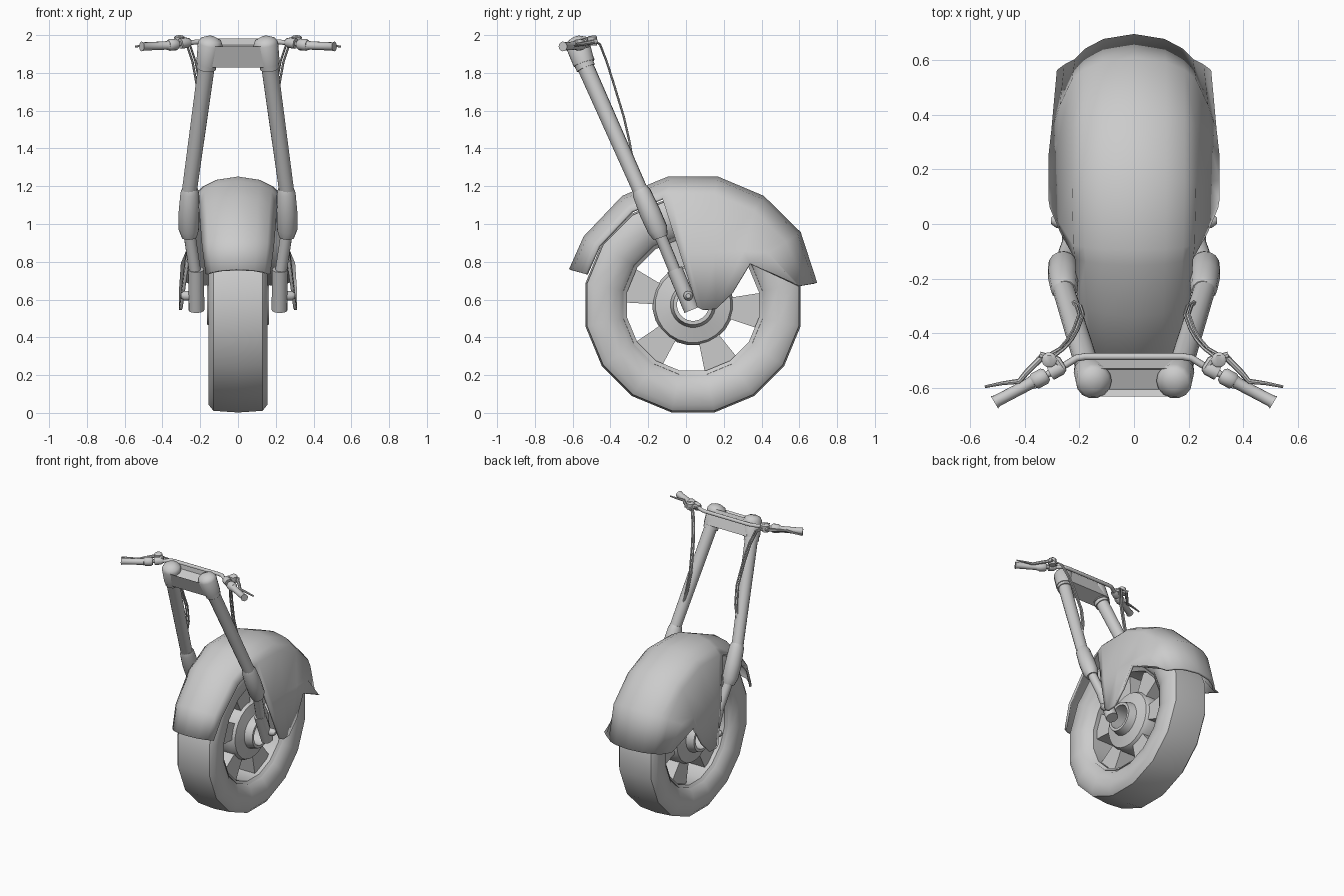
import bpy, bmesh
from math import sin, cos, radians, pi
from mathutils import Vector, Matrix

if "Cube" in bpy.data.objects:
    bpy.data.objects.remove(bpy.data.objects["Cube"])

CY, CZ = 0.037, 0.572          # wheel centre


def finish(name, bm, mirror=False, angle=40, solid=0):
    bmesh.ops.recalc_face_normals(bm, faces=bm.faces)
    me = bpy.data.meshes.new(name)
    bm.to_mesh(me)
    bm.free()
    ob = bpy.data.objects.new(name, me)
    bpy.context.collection.objects.link(ob)
    if mirror:
        m = ob.modifiers.new("mirror", 'MIRROR')
        m.use_clip = True
    if solid:
        s = ob.modifiers.new("thickness", 'SOLIDIFY')
        s.thickness, s.offset = solid, 0
    bpy.ops.object.select_all(action='DESELECT')
    ob.select_set(True)
    bpy.context.view_layer.objects.active = ob
    bpy.ops.object.shade_smooth_by_angle(angle=radians(angle))
    return ob


def bridge(bm, rings, closed=False):
    n = len(rings[0])
    for k in range(len(rings) if closed else len(rings) - 1):
        a, b = rings[k], rings[(k + 1) % len(rings)]
        for i in range(n):
            j = (i + 1) % n
            bm.faces.new((a[i], a[j], b[j], b[i]))


def revolve(name, half, seg=16, angle=40):
    """Closed ring about the wheel axis; half = (x, r) profile mirrored in x."""
    prof = half + [(-x, r) for x, r in reversed(half) if x > 0]
    bm = bmesh.new()
    rings = []
    for k in range(seg):
        a = 2 * pi * (k + 0.5) / seg
        rings.append([bm.verts.new((x, CY + r * cos(a), CZ + r * sin(a))) for x, r in prof])
    bridge(bm, rings, True)
    return finish(name, bm, angle=angle)


def tube(name, pts, radii, seg=12, mirror=True):
    """Round sweep through points with one radius per point."""
    pts = [Vector(p) for p in pts]
    if not isinstance(radii, (list, tuple)):
        radii = [radii] * len(pts)
    bm = bmesh.new()
    rings, old, q = [], Vector((0, 0, 1)), Matrix.Identity(3)
    for i, p in enumerate(pts):
        d = (pts[min(i + 1, len(pts) - 1)] - pts[max(i - 1, 0)]).normalized()
        q = old.rotation_difference(d).to_matrix() @ q
        old = d
        rings.append([bm.verts.new(p + q @ Vector((cos(2 * pi * k / seg), sin(2 * pi * k / seg), 0)) * radii[i])
                      for k in range(seg)])
    bridge(bm, rings)
    bm.faces.new(rings[0])
    bm.faces.new(rings[-1])
    return finish(name, bm, mirror)


# tyre, rim and hub (open axle hole)
revolve("tyre", [(0.10, 0.37), (0.135, 0.40), (0.155, 0.46), (0.155, 0.54), (0.13, 0.572), (0, 0.581)])
revolve("rim", [(0.10, 0.355), (0.115, 0.375), (0, 0.385)])
revolve("hub", [(0.165, 0.085), (0.165, 0.105), (0.11, 0.12), (0.09, 0.20), (0.06, 0.215), (0, 0.215)], 24)

# wedge spokes between the wheel windows
bm = bmesh.new()
for mid in (-65, -132, 163, 104, 50, -5):
    poly = [(0.20, -16), (0.365, -15), (0.372, 0), (0.365, 15), (0.20, 16)]
    rings = [[bm.verts.new((x, CY + r * cos(radians(mid + a)), CZ + r * sin(radians(mid + a))))
              for r, a in poly] for x in (-0.07, 0.07)]
    bridge(bm, rings)
    bm.faces.new(rings[0])
    bm.faces.new(rings[1])
finish("spokes", bm)

# fender: arched shell with flared side lobes; angle, radius, shoulder x, side edge point
stations = [(10, 0.66, 0.21, (0.275, 0.56, 0.69)), (34, 0.68, 0.22, (0.295, 0.34, 0.79)),
            (57, 0.68, 0.22, (0.305, 0.25, 0.64)), (79, 0.684, 0.22, (0.305, 0.16, 0.55)),
            (101, 0.684, 0.215, (0.305, 0.09, 0.545)), (106, 0.675, 0.21, (0.30, 0.06, 0.56)),
            (123, 0.68, 0.20, None), (148, 0.675, 0.185, None), (164, 0.675, 0.165, None)]
bm = bmesh.new()
cols = []
for a, R, w, edge in stations:
    ca, sa = cos(radians(a)), sin(radians(a))
    ps = [Vector((x, CY + r * ca, CZ + r * sa)) for x, r in
          ((0, R), (0.52 * w, R - 0.018), (0.82 * w, R - 0.052), (w, R - 0.09))]
    if edge:
        e = Vector(edge)
        ps += [ps[3].lerp(e, 0.5) + Vector((0.006, 0, 0)), e]
    cols.append([bm.verts.new(p) for p in ps])
for a, b in zip(cols, cols[1:]):
    for i in range(min(len(a), len(b)) - 1):
        bm.faces.new((a[i], a[i + 1], b[i + 1], b[i]))
finish("fender", bm, True, 45, 0.016)

# fork legs
tube("fork_tube", [(0.165, -0.54, 1.85), (0.262, -0.225, 1.14)], [0.045, 0.040], 14)
tube("fork_collar", [(0.168, -0.53, 1.825), (0.163, -0.545, 1.86)], 0.052, 14)
tube("fork_boot", [(0.252, -0.245, 1.19), (0.255, -0.235, 1.165), (0.259, -0.19, 1.06),
                   (0.260, -0.15, 0.97), (0.257, -0.135, 0.93)], [0.040, 0.050, 0.056, 0.054, 0.040], 14)
tube("fork_slider", [(0.259, -0.145, 0.96), (0.225, -0.05, 0.73)], 0.032)
tube("fork_foot", [(0.222, -0.06, 0.76), (0.22, 0.03, 0.545)], 0.042, 14)
tube("axle_cap", [(0.22, 0.012, 0.62), (0.285, 0.012, 0.62), (0.303, 0.012, 0.62)], [0.026, 0.026, 0.012])

# top clamp: posts with domed caps and a pocketed bridge plate
tube("clamp_post", [(0.163, -0.54, 1.85), (0.147, -0.575, 1.955), (0.144, -0.58, 1.975), (0.142, -0.585, 1.99)],
     [0.058, 0.066, 0.055, 0.022], 14)
bm = bmesh.new()
bmesh.ops.create_cube(bm, size=1)
bmesh.ops.scale(bm, vec=(0.32, 0.11, 0.12), verts=bm.verts)
bm.faces.ensure_lookup_table()
top = max(bm.faces, key=lambda f: f.calc_center_median().z)
bmesh.ops.inset_region(bm, faces=[top], thickness=0.022)
bmesh.ops.translate(bm, vec=(0, 0, -0.03), verts=top.verts)
bmesh.ops.transform(bm, verts=bm.verts,
                    matrix=Matrix.Translation((0, -0.557, 1.905)) @ Matrix.Rotation(radians(22), 4, 'X'))
finish("clamp_bridge", bm, angle=30)

# handlebar, grips and controls
bar = [(0.18, -0.485, 1.965), (0.21, -0.49, 1.965), (0.25, -0.515, 1.96), (0.39, -0.588, 1.945)]
tube("handlebar", [(-x, y, z) for x, y, z in reversed(bar)] + bar, 0.013, 10, False)
tube("grip", [(0.37, -0.578, 1.945), (0.38, -0.583, 1.945), (0.50, -0.646, 1.94), (0.51, -0.652, 1.94)],
     [0.026, 0.022, 0.022, 0.026])
tube("switch_housing", [(0.318, -0.55, 1.95), (0.328, -0.556, 1.95), (0.362, -0.574, 1.948), (0.37, -0.579, 1.948)],
     [0.022, 0.031, 0.031, 0.024])
tube("lever_clamp", [(0.255, -0.518, 1.96), (0.27, -0.526, 1.96), (0.305, -0.545, 1.955)], [0.018, 0.028, 0.028], 10)
tube("fluid_reservoir", [(0.31, -0.495, 1.945), (0.31, -0.497, 1.99), (0.31, -0.498, 1.997)],
     [0.025, 0.028, 0.018], 10)
tube("lever_mount", [(0.26, -0.53, 1.97), (0.28, -0.50, 1.97), (0.345, -0.478, 1.968)], [0.014, 0.017, 0.012], 8)
tube("lever", [(0.335, -0.485, 1.965), (0.39, -0.54, 1.955), (0.42, -0.575, 1.95), (0.48, -0.582, 1.945),
               (0.545, -0.595, 1.94)], [0.012, 0.011, 0.010, 0.007, 0.005], 8)

# control cables running down to the fork
for k, d in enumerate((0, 0.016)):
    tube("cable_%d" % (k + 1), [(0.30 + 2 * d, -0.49, 1.975), (0.255 + d, -0.455, 1.95), (0.225 + d, -0.42, 1.86),
                                (0.205 + d, -0.385, 1.75), (0.185 + d, -0.33, 1.57), (0.195 + d, -0.30, 1.44),
                                (0.235, -0.275, 1.30)], 0.006, 6)
